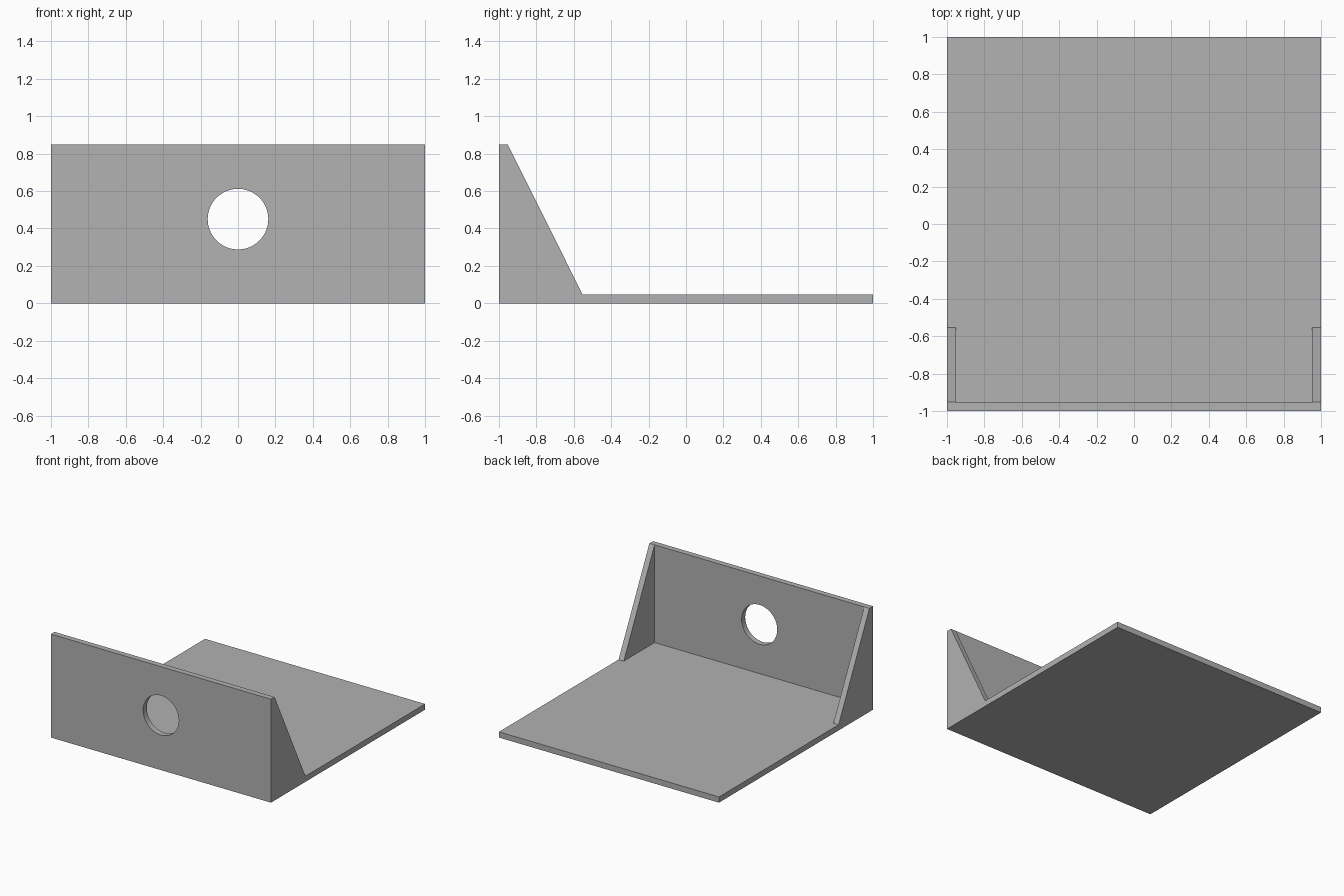
import bpy
import bmesh
from mathutils import Vector

if "Cube" in bpy.data.objects:
    bpy.data.objects.remove(bpy.data.objects["Cube"], do_unlink=True)

THICK = 0.047   # wall thickness
HEIGHT = 0.85
GUSSET_END = -0.553

grey = bpy.data.materials.new("plain grey")
grey.use_nodes = True
grey.diffuse_color = (0.445, 0.445, 0.445, 1)
grey.node_tree.nodes["Principled BSDF"].inputs["Base Color"].default_value = grey.diffuse_color


def extrude_profile(name, profile, x0, x1):
    """Extrude a y-z outline along x."""
    bm = bmesh.new()
    face = bm.faces.new([bm.verts.new((x0, y, z)) for y, z in profile])
    result = bmesh.ops.extrude_face_region(bm, geom=[face])
    moved = [v for v in result["geom"] if isinstance(v, bmesh.types.BMVert)]
    bmesh.ops.translate(bm, verts=moved, vec=Vector((x1 - x0, 0, 0)))
    bmesh.ops.recalc_face_normals(bm, faces=bm.faces)
    mesh = bpy.data.meshes.new(name)
    bm.to_mesh(mesh)
    bm.free()
    mesh.materials.append(grey)
    obj = bpy.data.objects.new(name, mesh)
    bpy.context.collection.objects.link(obj)
    return obj


# Base plate and front wall as one L-shaped bracket
inner = -1 + THICK
bracket = extrude_profile(
    "bracket",
    [(-1, 0), (1, 0), (1, THICK), (inner, THICK), (inner, HEIGHT), (-1, HEIGHT)],
    -1, 1)

# Round hole through the front wall
bpy.ops.mesh.primitive_cylinder_add(vertices=64, radius=0.162, depth=0.3,
                                    location=(0, -1, 0.45), rotation=(1.570796, 0, 0))
cutter = bpy.context.object
cutter.name = "hole_cutter"
cutter.data.materials.append(grey)
cutter.hide_render = True
cutter.hide_set(True)
cut = bracket.modifiers.new("hole", "BOOLEAN")
cut.operation = "DIFFERENCE"
cut.solver = "EXACT"
cut.object = cutter

# Triangular gussets bracing both ends of the wall
triangle = [(inner, THICK), (GUSSET_END, THICK), (inner, HEIGHT)]
for name, side in (("left_gusset", 1), ("right_gusset", -1)):
    extrude_profile(name, triangle, side * (1 - THICK), side)

# Bake the hole, remove the cutter and shade with sharp edges
bpy.ops.object.select_all(action="DESELECT")
bracket.select_set(True)
bpy.context.view_layer.objects.active = bracket
bpy.ops.object.modifier_apply(modifier=cut.name)
bpy.data.objects.remove(cutter, do_unlink=True)
bpy.ops.object.shade_smooth_by_angle()
